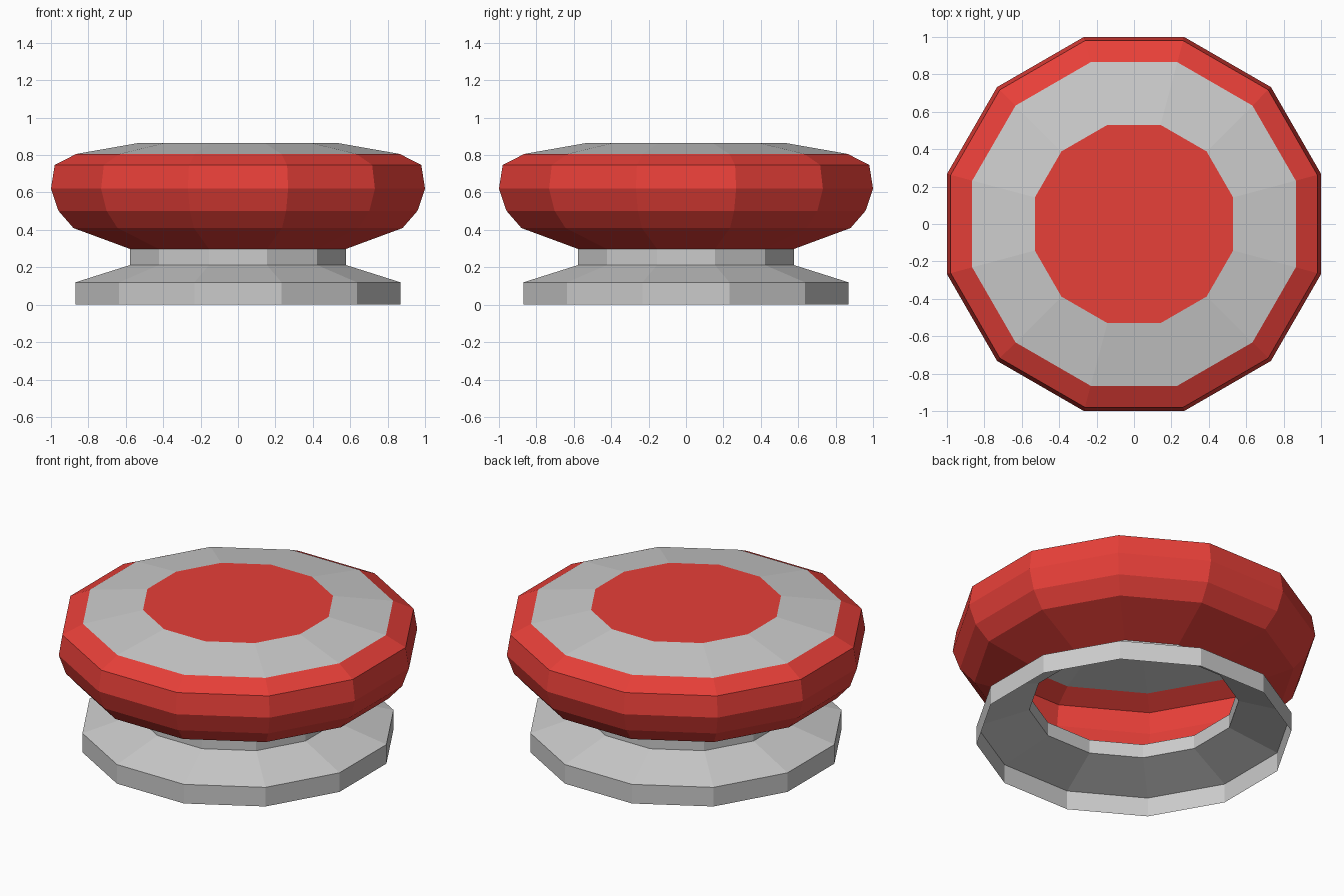
import bpy, bmesh, math

if "Cube" in bpy.data.objects:
    bpy.data.objects.remove(bpy.data.objects["Cube"])

SIDES = 12
CORNER = 1 / math.cos(math.pi / SIDES)  # flat-to-corner radius factor


def material(name, color):
    mat = bpy.data.materials.new(name)
    mat.diffuse_color = color
    mat.use_nodes = True
    mat.node_tree.nodes["Principled BSDF"].inputs["Base Color"].default_value = mat.diffuse_color
    return mat


def lathe(name, profile, mat=None, cap=False):
    """Spin (flat radius, z) points, listed bottom to top, into a faceted open shell."""
    bm = bmesh.new()
    rings = []
    for r, z in profile:
        ring = []
        for i in range(SIDES):
            a = math.tau * (i + 0.5) / SIDES
            ring.append(bm.verts.new((r * CORNER * math.cos(a), r * CORNER * math.sin(a), z)))
        rings.append(ring)
    for low, high in zip(rings, rings[1:]):
        for i in range(SIDES):
            j = (i + 1) % SIDES
            bm.faces.new((low[i], low[j], high[j], high[i]))
    if cap:
        bm.faces.new(rings[-1])
    mesh = bpy.data.meshes.new(name)
    bm.to_mesh(mesh)
    bm.free()
    obj = bpy.data.objects.new(name, mesh)
    bpy.context.collection.objects.link(obj)
    if mat:
        mesh.materials.append(mat)
    return obj


red = material("red", (0.8, 0.05, 0.04, 1))

# Hollow foot and neck, open underneath
lathe("base", [(0.868, 0), (0.868, 0.12), (0.577, 0.212), (0.577, 0.298)])

# Rounded red body
lathe("body", [(0.577, 0.298), (0.88, 0.41), (0.96, 0.502), (1.0, 0.62),
               (0.98, 0.747), (0.865, 0.806)], red)

# Grey sloping top ring
lathe("top_ring", [(0.865, 0.806), (0.53, 0.865)])

# Flat red centre disc
lathe("top_disc", [(0.53, 0.865)], red, cap=True)
